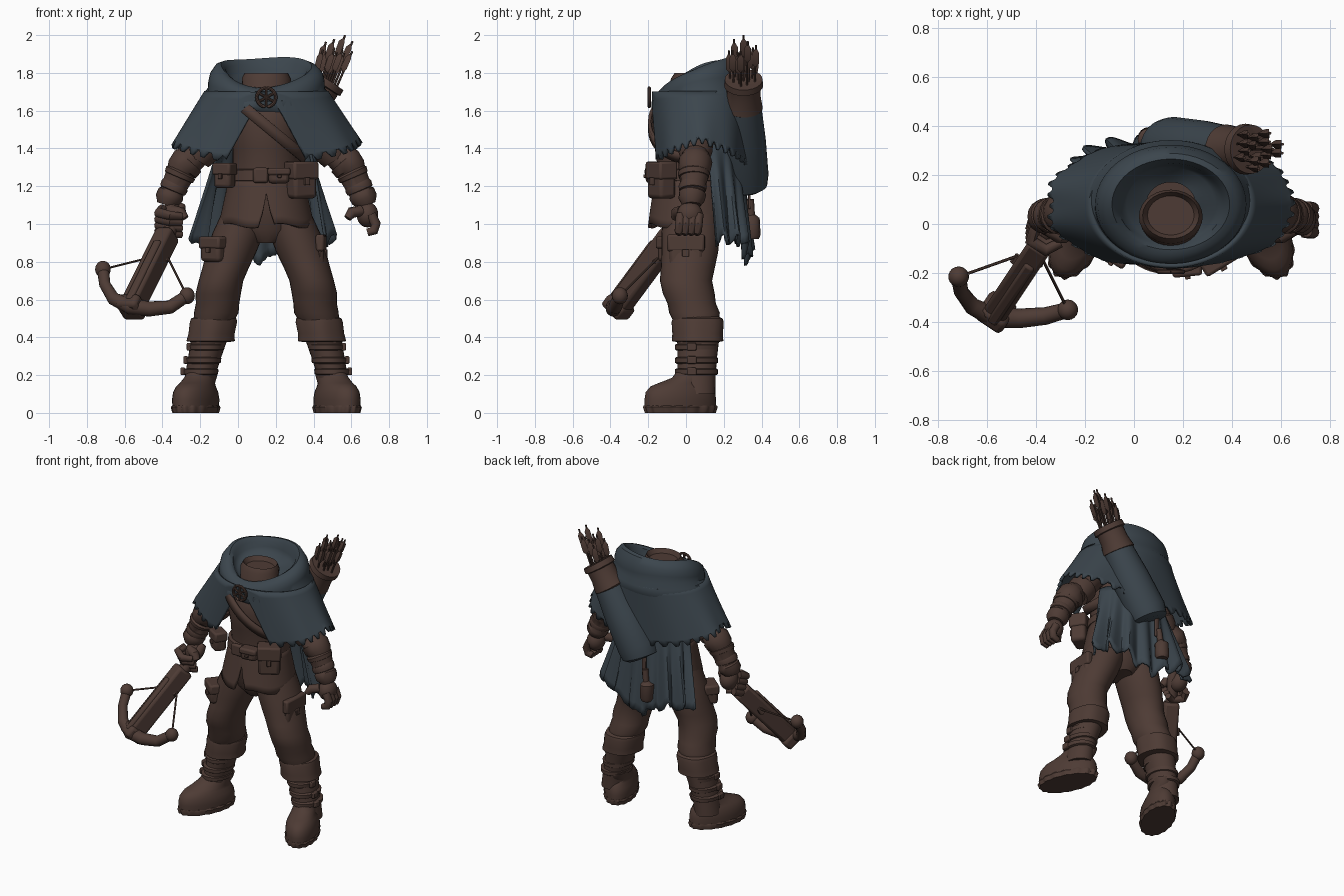
import bpy, bmesh, math, random
from mathutils import Vector, Matrix

random.seed(4)
if bpy.data.objects.get("Cube"):
    bpy.data.objects.remove(bpy.data.objects["Cube"])
CX = 0.15  # body centre line
made = []


def material(name, rgb):
    m = bpy.data.materials.new(name)
    m.use_nodes = True
    m.diffuse_color = (*rgb, 1)
    m.node_tree.nodes["Principled BSDF"].inputs["Base Color"].default_value = (*rgb, 1)
    return m


BROWN = material("leather_brown", (0.076, 0.044, 0.035))
BLUE = material("slate_cloth", (0.044, 0.06, 0.074))


def finish(name, bm, mat, thick=0, bevel=0):
    bmesh.ops.recalc_face_normals(bm, faces=bm.faces)
    me = bpy.data.meshes.new(name)
    bm.to_mesh(me)
    bm.free()
    me.materials.append(mat)
    ob = bpy.data.objects.new(name, me)
    bpy.context.collection.objects.link(ob)
    if thick:
        mod = ob.modifiers.new("thickness", "SOLIDIFY")
        mod.thickness, mod.offset = thick, 0
    if bevel:
        mod = ob.modifiers.new("round", "BEVEL")
        mod.width, mod.segments = bevel, 2
    made.append(ob)
    return ob


def grid(name, rows, mat, loop=True, caps=True, thick=0):
    """Skin a list of point rows."""
    bm = bmesh.new()
    vs = [[bm.verts.new(p) for p in r] for r in rows]
    n = len(rows[0])
    for a, b in zip(vs, vs[1:]):
        for i in range(n if loop else n - 1):
            k = (i + 1) % n
            bm.faces.new((a[i], a[k], b[k], b[i]))
    if loop and caps:
        bm.faces.new(vs[0][::-1])
        bm.faces.new(vs[-1])
    return finish(name, bm, mat, thick)


def loft(name, rings, mat, n=28, shear=0, wave=0, teeth=8):
    """Stack of level ellipses (cx, cy, z, rx, ry)."""
    rows = []
    for cx, cy, z, rx, ry in rings:
        row = []
        for i in range(n):
            a = math.tau * i / n
            w = 1 + wave * math.cos(teeth * a)
            dy = -ry * w * math.cos(a)
            row.append((cx + rx * w * math.sin(a) + shear * (cy + dy), cy + dy, z))
        rows.append(row)
    return grid(name, rows, mat)


def tube(name, pts, mat=BROWN, n=16):
    """Round tube through (x, y, z, radius) points."""
    c = [Vector(p[:3]) for p in pts]
    d = c[-1] - c[0]
    ref = Vector([1 if k == min(range(3), key=lambda j: abs(d[j])) else 0 for k in range(3)])
    rows = []
    for k, p in enumerate(pts):
        t = (c[min(k + 1, len(c) - 1)] - c[max(k - 1, 0)]).normalized()
        u = t.cross(ref).normalized()
        v = t.cross(u)
        rows.append([c[k] + p[3] * (u * math.cos(math.tau * i / n) + v * math.sin(math.tau * i / n))
                     for i in range(n)])
    return grid(name, rows, mat)


def ball(name, loc, size, mat=BROWN):
    bm = bmesh.new()
    bmesh.ops.create_uvsphere(bm, u_segments=18, v_segments=12, radius=1,
                              matrix=Matrix.Translation(loc) @ Matrix.Diagonal((*size, 1)))
    return finish(name, bm, mat)


def box(name, loc, size, turn=0, aim=None, bevel=0.012, mat=BROWN):
    rot = Matrix.Rotation(turn, 4, "Z")
    if aim:
        rot = Vector(aim).to_track_quat("Z", "Y").to_matrix().to_4x4()
    bm = bmesh.new()
    bmesh.ops.create_cube(bm, size=1, matrix=Matrix.Translation(loc) @ rot @ Matrix.Diagonal((*size, 1)))
    return finish(name, bm, mat, bevel=bevel)


def pouch(name, loc, size, turn=0):
    x, y, z = loc
    w, d, h = size
    box(name, loc, size, turn, bevel=0.02)
    box(name + "_flap", (x, y, z + h * 0.28), (w * 1.1, d * 1.12, h * 0.5), turn)
    out = Matrix.Rotation(turn, 3, "Z") @ Vector((0, -d * 0.58, -h * 0.02))
    box(name + "_buckle", Vector(loc) + out, (w * 0.2, 0.02, h * 0.22), turn, bevel=0.004)


# Torso, collar and pelvis
loft("tunic", [(CX, .03, 1.1, .17, .15), (CX, .02, 1.2, .185, .17), (CX, .02, 1.3, .178, .17),
               (CX, .015, 1.4, .178, .18), (CX, .01, 1.52, .2, .195), (CX, .02, 1.62, .2, .18),
               (CX, .03, 1.69, .16, .14)], BROWN)
loft("collar", [(CX, .03, 1.62, .17, .14), (CX, .02, 1.69, .125, .11), (CX, .03, 1.77, .13, .11),
                (CX, .035, 1.8, .115, .095), (CX, .035, 1.77, .095, .08)], BROWN)
loft("pelvis", [(CX, .03, .9, .07, .1), (CX, .03, .97, .18, .15), (CX, .03, 1.12, .2, .16)], BROWN)

# Split tunic skirt
N = 72
rows = []
for k in range(7):
    t, row = k / 6, []
    for i in range(N):
        a = math.tau * i / N
        front = min(i, N - i) / N * math.tau
        hem = 0.99 + 0.17 * max(0, 1 - front / 0.15) + 0.012 * math.sin(a * 5)
        z = 1.24 + (hem - 1.24) * t
        f = (1.24 - z) / 0.25
        row.append((CX + (.19 + .055 * f) * math.sin(a), .02 - (.175 + .04 * f) * math.cos(a), z))
    rows.append(row)
grid("tunic_skirt", rows, BROWN, caps=False, thick=0.018)

# Belt, buckle, pouches and chest strap
loft("belt", [(CX, .02, 1.225, .19, .18), (CX, .02, 1.23, .205, .195), (CX, .02, 1.285, .2, .19),
              (CX, .02, 1.29, .185, .175)], BROWN)
box("belt_buckle", (.12, -.18, 1.258), (.08, .03, .08))
pouch("front_pouch", (.215, -.175, 1.255), (.11, .07, .08), .1)
pouch("left_hip_pouch", (.335, -.13, 1.23), (.14, .1, .19), .55)
pouch("right_hip_pouch", (-.07, -.12, 1.255), (.1, .08, .13), -.55)
pouch("right_thigh_pouch", (-.125, -.08, .865), (.13, .09, .13), -.7)
pouch("left_thigh_pouch", (.44, .0, .85), (.18, .04, .18), 1.5)
rows = [[(CX + .205 * math.sin(a) + .6 * o, .01 - .203 * math.cos(a), 1.52 - .17 * math.sin(a) + o)
         for a in [math.tau * i / 40 for i in range(40)]] for o in (-.025, .025)]
grid("chest_strap", rows, BROWN, caps=False, thick=0.016)

# Shoulder cape: open at the front, notched hem
N = 144
rows = []
for k in range(10):
    t, row = k / 9, []
    for i in range(N):
        a = math.tau * i / N
        f = min(a, math.tau - a)
        if f < 0.4:
            hem = 1.67 - .34 * (f / .4) ** 2
        elif f < math.pi / 2:
            hem = 1.33 + .1 * (f - .4) / 1.17
        else:
            hem = 1.43 - .15 * (f / math.pi * 2 - 1)
        if k == 9 and f > 0.42:
            hem += .03 * (i // 2 % 2)
        z = 1.7 + (hem - 1.7) * t
        rx = .32 + (1.7 - z) * .64
        fold = 1 + .015 * t * math.sin(a * 9)
        row.append((CX + rx * fold * math.sin(a), .08 - .25 * fold * math.cos(a), z))
    rows.append(row)
grid("shoulder_cape", rows, BLUE, caps=False, thick=0.018)

# Lowered hood: rolled folds that dip at the front
rows = []
for rx, ry, z in [(.35, .245, 1.6), (.35, .262, 1.65), (.335, .262, 1.7), (.31, .242, 1.735), (.308, .243, 1.78),
                  (.298, .232, 1.83), (.268, .208, 1.87), (.24, .185, 1.878), (.215, .168, 1.85),
                  (.205, .16, 1.81), (.18, .15, 1.78), (.1, .09, 1.74)]:
    row = []
    for i in range(48):
        a = math.tau * i / 48
        dip = .155 * (z - 1.6) / .28 * ((1 + math.cos(a)) / 2) ** 2
        row.append((CX + rx * math.sin(a), .08 - ry * math.cos(a), z - dip + .006 * math.sin(a * 3 + z * 30)))
    rows.append(row)
grid("hood", rows, BLUE, caps=False)

# Ring clasp with crossed bars
ring = [(CX + .05 * math.sin(a), -.195, 1.67 + .05 * math.cos(a), .009)
        for a in [math.tau * i / 24 for i in range(25)]]
tube("clasp_ring", ring, n=8)
for a in (0, 60, 120):
    s, c = .05 * math.sin(math.radians(a)), .05 * math.cos(math.radians(a))
    tube("clasp_bar", [(CX - s, -.195, 1.67 - c, .007), (CX + s, -.195, 1.67 + c, .007)], n=8)

# Long pleated cloak at the back
rows = []
for k in range(13):
    t, row = k / 12, []
    for i in range(81):
        u = i / 40 - 1
        a = u * 1.4
        hem = .9 - .11 * max(0, 1 - abs(u) * 2.2) + .025 * math.sin(u * 23) + .02 * (i // 3 % 2)
        r = 1 + .1 * t * math.sin(u * 24)
        row.append((.14 + (.24 + .13 * t) * r * math.sin(a),
                    .08 + .05 * t + .2 * r * math.cos(a) + .09 * t * max(0, -u), 1.42 + (hem - 1.42) * t))
    rows.append(row)
grid("long_cloak", rows, BLUE, loop=False, thick=0.016)
tube("back_flask", [(.06, .35, .92, .035), (.06, .35, .94, .045), (.06, .345, 1.03, .045), (.07, .345, 1.05, .02),
                    (.08, .34, 1.13, .02)])
box("flask_strap", (.09, .335, 1.16), (.03, .015, .16), bevel=.004)

# Quiver and arrows
tube("quiver_body", [(.13, .31, 1.19, .09), (.135, .31, 1.2, .12), (.16, .305, 1.26, .132), (.28, .3, 1.45, .122),
                     (.39, .3, 1.63, .098)], BLUE, 24)
tube("quiver_mouth", [(.37, .3, 1.6, .085), (.38, .3, 1.62, .106), (.42, .305, 1.68, .09),
                      (.452, .305, 1.73, .09), (.455, .305, 1.735, .104), (.475, .305, 1.765, .1),
                      (.472, .305, 1.76, .085), (.44, .305, 1.71, .08)], BROWN, 24)
for k in range(16):
    a, r = k * 2.4, .07 * math.sqrt((k + .5) / 16)
    base = Vector((.44 + r * math.cos(a), .305 + r * math.sin(a), 1.68))
    d = Vector((.34 + 1.5 * r * math.cos(a), .6 * r * math.sin(a), 1)).normalized()
    tip = base + d * ((2 if k == 0 else random.uniform(1.9, 1.985)) - base.z) / d.z
    tube("arrow_shaft", [(*base, .006), (*tip, .006)], n=6)
    tube("arrow_fletching", [(*(tip - d * .12), .006), (*(tip - d * .1), .021), (*(tip - d * .04), .021),
                             (*(tip - d * .02), .007)], n=3)

# Limbs, mirrored about the body centre line
for s, side in ((1, "left"), (-1, "right")):
    def X(d):
        return CX + s * d

    def limb(part, rings, **kw):
        loft(side + part, [(X(c), *rest) for c, *rest in rings], BROWN, **kw)

    def arm(part, pts, n=16):
        tube(side + part, [(X(p[0]), *p[1:]) for p in pts], n=n)

    limb("_trouser", [(.295, .06, .42, .085, .1), (.28, .055, .48, .105, .12), (.265, .045, .53, .118, .134),
                      (.258, .03, .58, .115, .128), (.255, .015, .63, .12, .137), (.24, .0, .7, .118, .138),
                      (.215, .01, .77, .123, .143), (.185, .02, .85, .132, .15), (.15, .025, .95, .136, .155),
                      (.12, .03, 1.05, .12, .15)])
    limb("_boot_cuff", [(.295, .065, .375, .1, .11), (.295, .065, .38, .128, .136), (.29, .065, .42, .122, .134),
                        (.28, .065, .48, .125, .138), (.278, .065, .5, .12, .132), (.275, .065, .51, .1, .11)],
         wave=.025, teeth=5)
    limb("_boot_shaft", [(.36, .055, .1, .085, .1), (.35, .055, .2, .08, .102), (.325, .06, .3, .088, .105),
                         (.3, .065, .4, .098, .112)])
    for z, c in ((.2, .35), (.26, .335), (.33, .317)):
        limb("_boot_strap", [(c, .055, z, .08, .105), (c, .055, z + .006, .094, .114),
                             (c, .055, z + .03, .097, .114), (c, .055, z + .036, .08, .105)])
        box(side + "_strap_buckle", (X(c + .092), .03, z + .02), (.025, .05, .04), bevel=.006)
    limb("_boot_foot", [(.365, -.03, .02, .108, .188), (.365, -.03, .07, .112, .19), (.365, -.03, .11, .106, .183),
                        (.365, -.025, .14, .093, .163), (.362, -.01, .158, .084, .135),
                        (.36, .035, .185, .08, .11), (.352, .052, .22, .076, .1)], shear=-.3 * s)
    limb("_boot_sole", [(.365, -.03, 0, .108, .183), (.365, -.03, .03, .115, .193), (.365, -.03, .04, .108, .189)],
         n=112, shear=-.3 * s, wave=.025, teeth=16)
    arm("_sleeve", [(.15, .06, 1.58, .07), (.24, .055, 1.53, .085), (.29, .05, 1.47, .088), (.315, .05, 1.43, .082),
                    (.32, .05, 1.42, .093), (.345, .05, 1.38, .09), (.37, .05, 1.34, .075)])
    arm("_bracer", [(.35, .05, 1.38, .065), (.405, .05, 1.34, .08), (.415, .05, 1.332, .09), (.445, .045, 1.29, .086),
                    (.45, .045, 1.28, .078), (.5, .035, 1.17, .064), (.505, .035, 1.16, .072),
                    (.52, .03, 1.13, .07), (.53, .03, 1.1, .05)])
    for t in (.3, .65):
        c = Vector((.425, .045, 1.33)).lerp(Vector((.52, .03, 1.13)), t)
        arm("_bracer_band", [(c.x - .006, c.y, c.z + .012, .07), (c.x, c.y, c.z, .092 - .026 * t),
                             (c.x + .01, c.y, c.z - .022, .088 - .026 * t), (c.x + .013, c.y, c.z - .03, .05)])
    ball(side + "_palm", (X(.535 if s > 0 else .5), .02, 1.05), (.058, .068, .068))
    for k in range(4):
        y = -.028 + .032 * k
        if s > 0:
            arm("_finger", [(.555, y, 1.05, .026), (.58, y - .005, 1.0, .026), (.57, y - .008, .965, .025),
                            (.535, y - .008, .955, .02)], n=10)
        else:
            w = y * .6
            arm("_finger", [(.55, w, 1.08 - k * .032, .025), (.57, w - .05, 1.06 - k * .032, .026),
                            (.51, w - .09, 1.045 - k * .032, .025), (.45, w - .06, 1.04 - k * .032, .02)], n=10)
    arm("_thumb", [(.5, -.02, 1.07, .03), (.45, -.05, 1.06, .03), (.43, -.06, 1.03, .02)], n=10)

# Crossbow pointing down and forward from the right hand
A, B = Vector((-.57, -.37, .545)), Vector((-.37, -.07, .95))
D = (B - A).normalized()
box("crossbow_stock", (A + B) / 2, (.1, .115, (B - A).length), aim=D, bevel=.018)
box("crossbow_rail", A.lerp(B, .42) + Vector((-.01, -.035, .03)), (.045, .05, .42), aim=D)
box("crossbow_nose", A + D * .02, (.13, .135, .08), aim=D, bevel=.02)
tube("crossbow_grip", [(*(B - D * .06), .045), (*(B + D * .06), .034), (*(B + D * .16), .038), (*(B + D * .2), .02)])
tips = [(-.715, -.215, .76), (-.27, -.35, .62)]
tube("bow_limbs", [(*tips[0], .032), (-.705, -.275, .68, .03), (-.66, -.335, .605, .035), (-.57, -.38, .565, .045),
                   (-.47, -.385, .55, .04), (-.36, -.375, .56, .036), (*tips[1], .032)])
for tip, claw in zip(tips, ((-.475, -.13, .82), (-.375, -.14, .83))):
    ball("limb_knob", tip, (.042, .042, .045))
    tube("bow_string", [(*tip, .006), (*claw, .006)], n=6)
    tube("string_claw", [(*claw, .012), (*(Vector(claw) - D * .03), .022), (*A.lerp(B, .6), .015)], n=8)

# Smooth shading with sharp edges kept
bpy.ops.object.select_all(action="DESELECT")
for ob in made:
    ob.select_set(True)
bpy.context.view_layer.objects.active = made[0]
bpy.ops.object.shade_smooth_by_angle(angle=math.radians(40))
